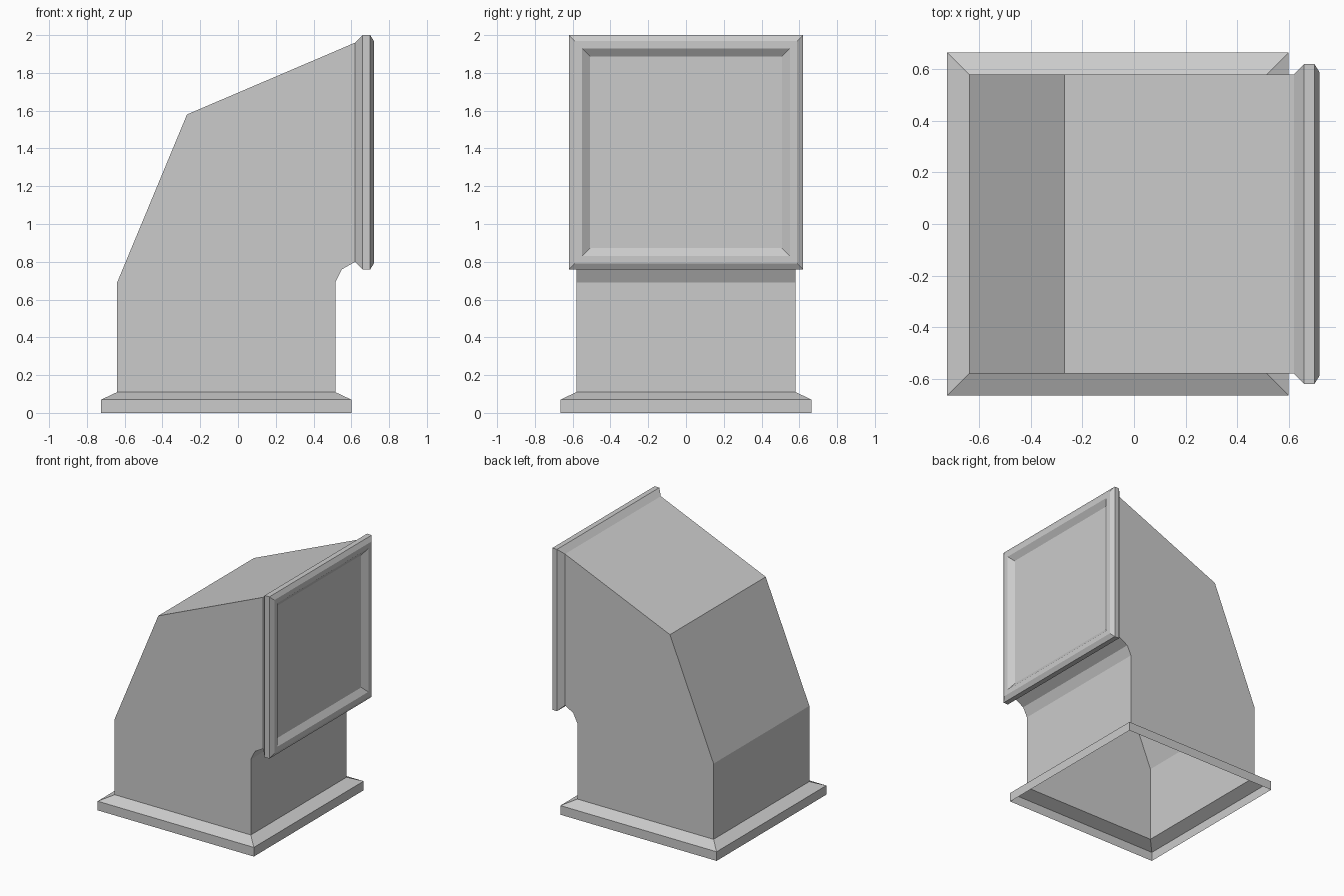
import bpy

if "Cube" in bpy.data.objects:
    bpy.data.objects.remove(bpy.data.objects["Cube"])


def make_object(name, verts, faces):
    mesh = bpy.data.meshes.new(name)
    mesh.from_pydata(verts, [], faces)
    mesh.update()
    obj = bpy.data.objects.new(name, mesh)
    bpy.context.collection.objects.link(obj)
    return obj


def loft(name, rings, cap=False):
    """Skin a series of four-corner rings, optionally closing the last."""
    verts = [p for ring in rings for p in ring]
    faces = []
    for r in range(len(rings) - 1):
        for i in range(4):
            a, b = r * 4 + i, r * 4 + (i + 1) % 4
            faces.append((a, b, b + 4, a + 4))
    if cap:
        n = len(verts)
        faces.append((n - 4, n - 3, n - 2, n - 1))
    return make_object(name, verts, faces)


def floor_ring(x0, x1, y, z):
    return [(x0, -y, z), (x1, -y, z), (x1, y, z), (x0, y, z)]


def vent_ring(x, half, cz=1.38):
    return [(x, -half, cz - half), (x, half, cz - half),
            (x, half, cz + half), (x, -half, cz + half)]


# Duct body: side profile, open at the base and at the vent mouth
HALF = 0.58
profile = [(-0.64, 0.11), (0.515, 0.11), (0.515, 0.69), (0.55, 0.76),
           (0.62, 0.80), (0.62, 1.96), (-0.27, 1.58), (-0.64, 0.69)]
open_edges = {0, 4}
n = len(profile)
verts = [(x, y, z) for y in (-HALF, HALF) for x, z in profile]
faces = [tuple(range(n)), tuple(reversed(range(n, 2 * n)))]
for i in range(n):
    if i not in open_edges:
        j = (i + 1) % n
        faces.append((j, i, i + n, j + n))
make_object("duct_body", verts, faces)

# Base flange: thin open skirt sloping in to the body
loft("base_flange", [floor_ring(-0.725, 0.60, 0.665, 0.0),
                     floor_ring(-0.725, 0.60, 0.665, 0.07),
                     floor_ring(-0.64, 0.515, HALF, 0.11)])

# Vent frame: flared collar, chamfered rim and recessed panel
loft("vent_frame", [vent_ring(x, h) for x, h in (
    (0.62, 0.58), (0.66, 0.62), (0.70, 0.62),
    (0.72, 0.588), (0.72, 0.55), (0.69, 0.507))], cap=True)
